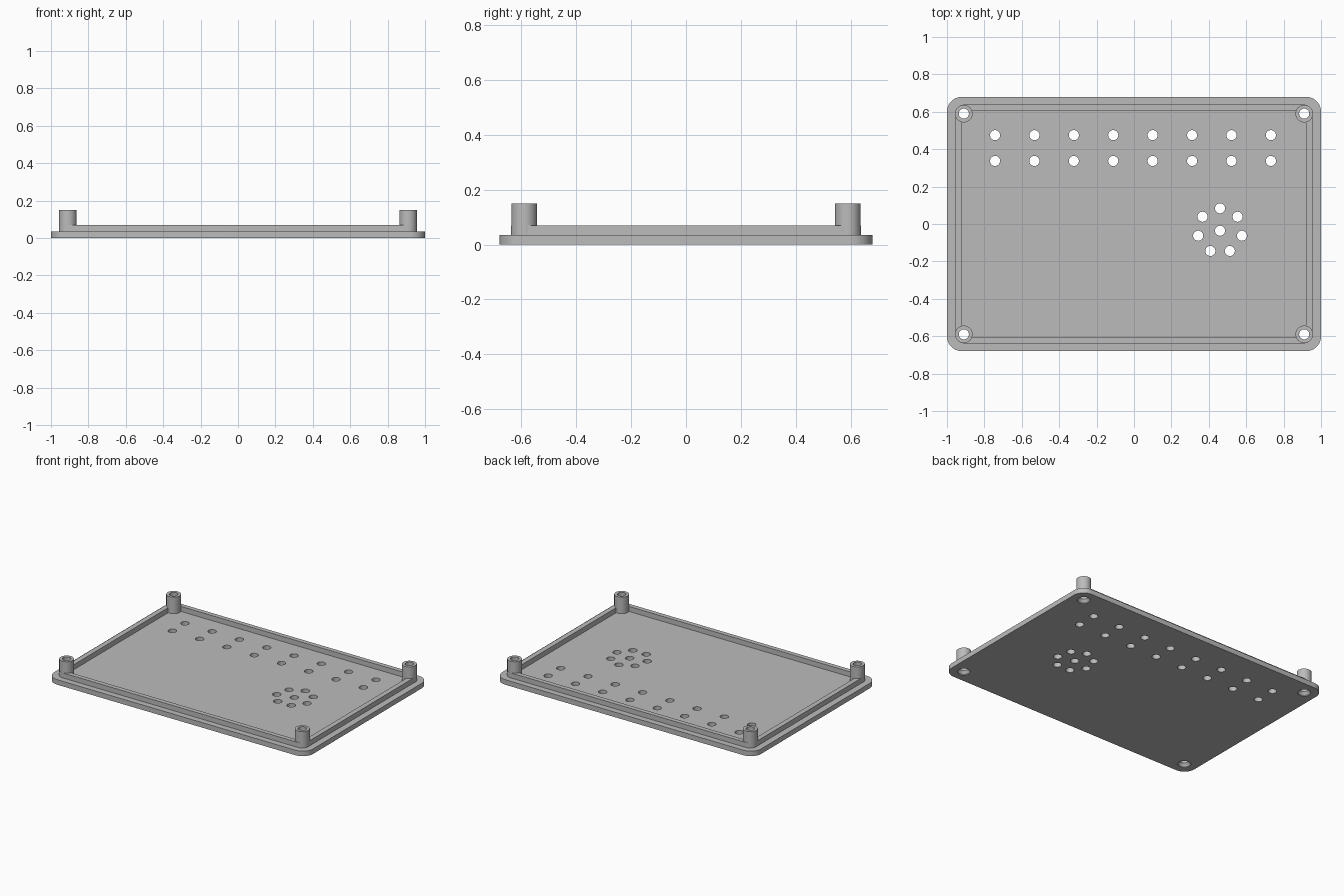
import bpy, bmesh
from math import sin, cos, pi, tau, radians

cube = bpy.data.objects.get("Cube")
if cube:
    bpy.data.objects.remove(cube, do_unlink=True)

# Single plastic colour
grey = bpy.data.materials.new("grey plastic")
grey.use_nodes = True
colour = (0.5, 0.5, 0.5, 1)
grey.diffuse_color = colour
grey.node_tree.nodes["Principled BSDF"].inputs["Base Color"].default_value = colour

FLOOR, RIM_TOP, POST_TOP = 0.035, 0.07, 0.15
POST_X, POST_Y = 0.91, 0.59
HOLE = 0.027


def rounded_rect(hx, hy, r, steps=10):
    pts = []
    for i, (sx, sy) in enumerate([(1, 1), (-1, 1), (-1, -1), (1, -1)]):
        for k in range(steps + 1):
            a = (i + k / steps) * pi / 2
            pts.append((sx * (hx - r) + r * cos(a), sy * (hy - r) + r * sin(a)))
    return pts


def circle(x, y, r, n=32):
    return [(x + r * cos(tau * k / n), y + r * sin(tau * k / n)) for k in range(n)]


def loft(bm, layers):
    """Closed solid through a stack of (outline, z) layers."""
    rings = [[bm.verts.new((x, y, z)) for x, y in pts] for pts, z in layers]
    n = len(rings[0])
    for low, high in zip(rings, rings[1:]):
        for i in range(n):
            j = (i + 1) % n
            bm.faces.new((low[i], low[j], high[j], high[i]))
    bm.faces.new(rings[0][::-1])
    bm.faces.new(rings[-1])


def make(name, solids):
    bm = bmesh.new()
    for layers in solids:
        loft(bm, layers)
    mesh = bpy.data.meshes.new(name)
    bm.to_mesh(mesh)
    bm.free()
    mesh.materials.append(grey)
    ob = bpy.data.objects.new(name, mesh)
    bpy.context.collection.objects.link(ob)
    return ob


def cut(ob, cutter):
    mod = ob.modifiers.new("cut", 'BOOLEAN')
    mod.operation = 'DIFFERENCE'
    mod.solver = 'EXACT'
    mod.object = cutter
    bpy.context.view_layer.objects.active = ob
    bpy.ops.object.modifier_apply(modifier=mod.name)


corners = [(sx * POST_X, sy * POST_Y) for sx in (-1, 1) for sy in (-1, 1)]

# Vent holes: two rows and a ring around a centre hole
vents = [(-0.743 + 0.2107 * i, y) for i in range(8) for y in (0.475, 0.337)]
vents.append((0.46, -0.036))
vents += [(0.46 + 0.12 * sin(tau * k / 7), -0.036 + 0.12 * cos(tau * k / 7)) for k in range(7)]
vent_cutter = make("vent_cutter", [[(circle(x, y, HOLE), -0.1), (circle(x, y, HOLE), 0.1)]
                                   for x, y in vents])

# Screw bores, countersunk from underneath
screw_cutter = make("screw_cutter", [[(circle(x, y, 0.042), -0.01), (circle(x, y, 0.042), 0.005),
                                      (circle(x, y, HOLE), 0.025), (circle(x, y, HOLE), 0.2)]
                                     for x, y in corners])
recess = rounded_rect(0.92, 0.606, 0.012)
recess_cutter = make("recess_cutter", [[(recess, -0.1), (recess, 0.2)]])

# Base plate
plate_edge = rounded_rect(1, 0.68, 0.08)
plate = make("base_plate", [[(plate_edge, 0), (plate_edge, FLOOR)]])
cut(plate, vent_cutter)
cut(plate, screw_cutter)

# Raised locating rim
rim_edge = rounded_rect(0.955, 0.638, 0.046)
rim = make("raised_rim", [[(rim_edge, FLOOR), (rim_edge, RIM_TOP)]])
cut(rim, recess_cutter)
cut(rim, screw_cutter)

# Corner screw posts
posts = make("screw_posts", [[(circle(x, y, 0.047), FLOOR), (circle(x, y, 0.047), POST_TOP)]
                             for x, y in corners])
cut(posts, screw_cutter)

for ob in (plate, rim, posts):
    bpy.ops.object.select_all(action='DESELECT')
    ob.select_set(True)
    bpy.context.view_layer.objects.active = ob
    bpy.ops.object.shade_smooth_by_angle(angle=radians(30))

for helper in (vent_cutter, screw_cutter, recess_cutter):
    bpy.data.objects.remove(helper, do_unlink=True)
